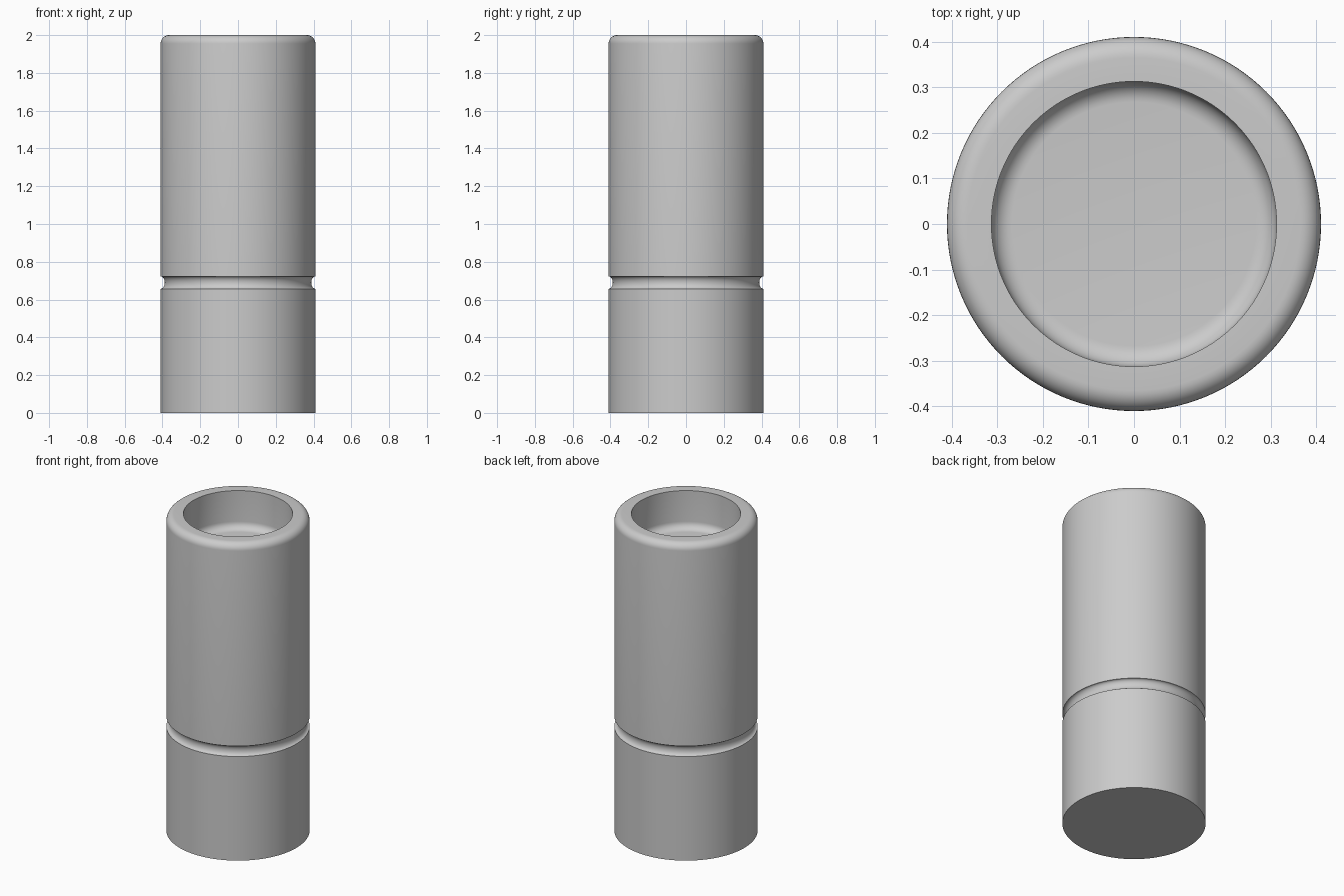
import bpy, bmesh, math

if "Cube" in bpy.data.objects:
    bpy.data.objects.remove(bpy.data.objects["Cube"])

SEGMENTS = 128


def arc(cx, cz, rx, rz, a0, a1, n=8):
    """Elliptical arc in the (radius, z) plane, angles in degrees."""
    pts = []
    for i in range(n + 1):
        a = math.radians(a0 + (a1 - a0) * i / n)
        pts.append((cx + rx * math.cos(a), cz + rz * math.sin(a)))
    return pts


def lathe(name, profile):
    """Spin a closed half-section around z."""
    bm = bmesh.new()
    verts = [bm.verts.new((r, 0, z)) for r, z in profile]
    edges = [bm.edges.new(p) for p in zip(verts, verts[1:])]
    bmesh.ops.spin(bm, geom=verts + edges, cent=(0, 0, 0), axis=(0, 0, 1),
                   angle=math.tau, steps=SEGMENTS, use_duplicate=False)
    bmesh.ops.remove_doubles(bm, verts=bm.verts, dist=1e-5)
    bmesh.ops.recalc_face_normals(bm, faces=bm.faces)
    mesh = bpy.data.meshes.new(name)
    bm.to_mesh(mesh)
    bm.free()
    obj = bpy.data.objects.new(name, mesh)
    bpy.context.collection.objects.link(obj)
    bpy.context.view_layer.objects.active = obj
    obj.select_set(True)
    bpy.ops.object.shade_smooth_by_angle(angle=math.radians(35))
    return obj


R, H = 0.41, 2.0                     # body radius and height
BORE, FLOOR = 0.3125, 1.76           # top recess radius and floor height
FILLET = 0.045                       # rim and recess rounding

profile = [(0, 0), (R, 0)]
# rounded groove around the lower body
profile += arc(R, 0.69, 0.022, 0.033, 270, 90, 14)
# rounded outer rim
profile += arc(R - FILLET, H - FILLET, FILLET, FILLET, 0, 90)
# recess wall with rounded floor corner
profile += [(BORE, H)]
profile += arc(BORE - FILLET, FLOOR + FILLET, FILLET, FILLET, 0, -90)
profile += [(0, FLOOR)]

lathe("cylinder_body", profile)
